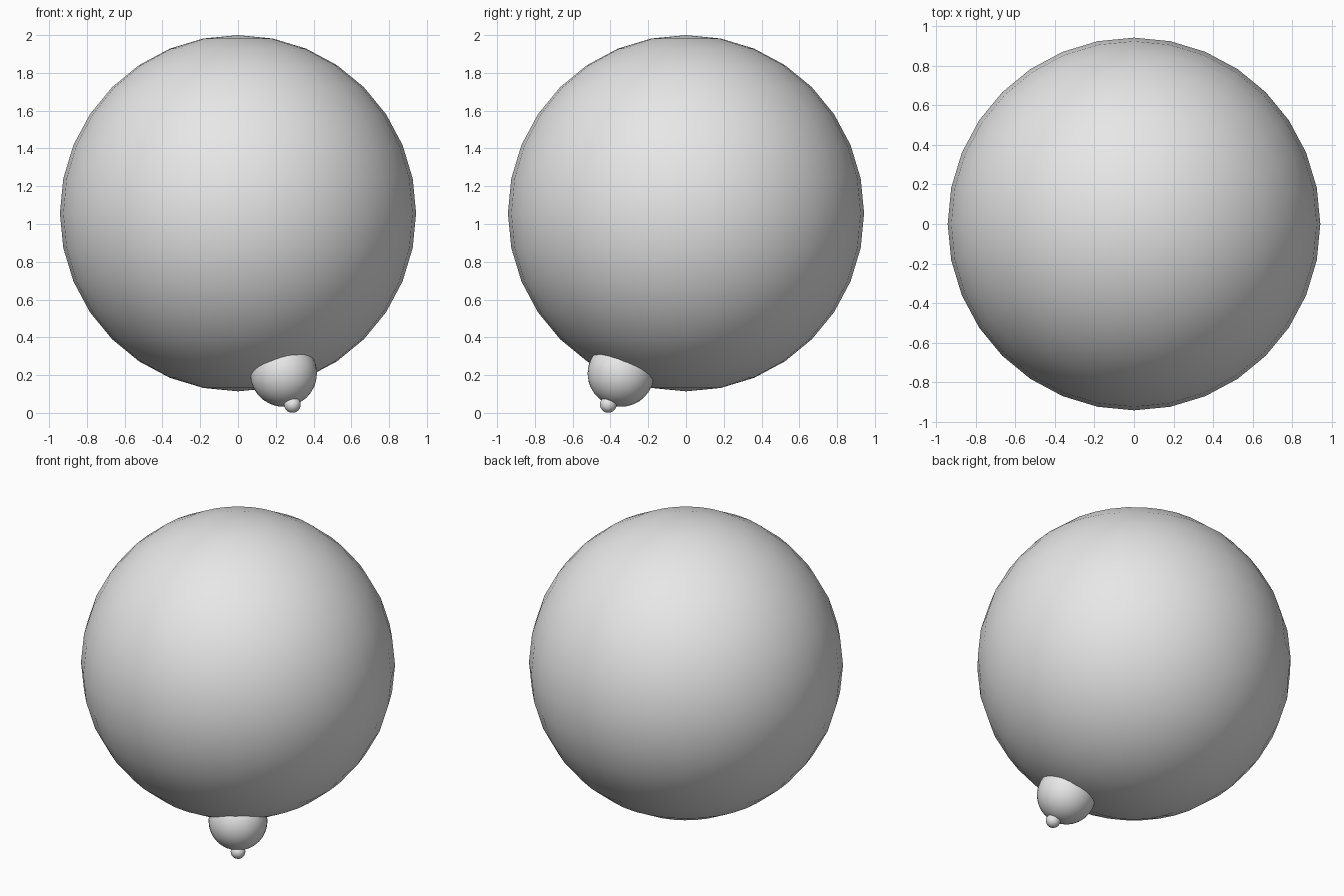
import bpy
from mathutils import Vector

cube = bpy.data.objects.get("Cube")
if cube:
    bpy.data.objects.remove(cube, do_unlink=True)

# One plain grey for every part
grey = bpy.data.materials.new("plain grey")
grey.use_nodes = True
colour = (0.8, 0.8, 0.8, 1)
grey.diffuse_color = colour
grey.node_tree.nodes["Principled BSDF"].inputs["Base Color"].default_value = colour

BODY_RADIUS = 0.943
body_centre = Vector((0, 0, 2 - BODY_RADIUS))
outward = Vector((0.255, -0.364, -0.896)).normalized()


def ball(name, radius, distance):
    """Smooth ball placed along the outward axis, poles on that axis if offset."""
    bpy.ops.mesh.primitive_uv_sphere_add(
        segments=32, ring_count=16, radius=radius,
        location=body_centre + outward * distance)
    obj = bpy.context.object
    obj.name = name
    if distance:
        obj.rotation_euler = outward.to_track_quat('Z', 'Y').to_euler()
    obj.data.materials.append(grey)
    bpy.ops.object.shade_smooth()
    return obj


# Large body, half-sunk bump and the small tip on its end
ball("body", BODY_RADIUS, 0)
ball("bump", 0.177, 0.946)
ball("tip", 0.044, 1.13)
